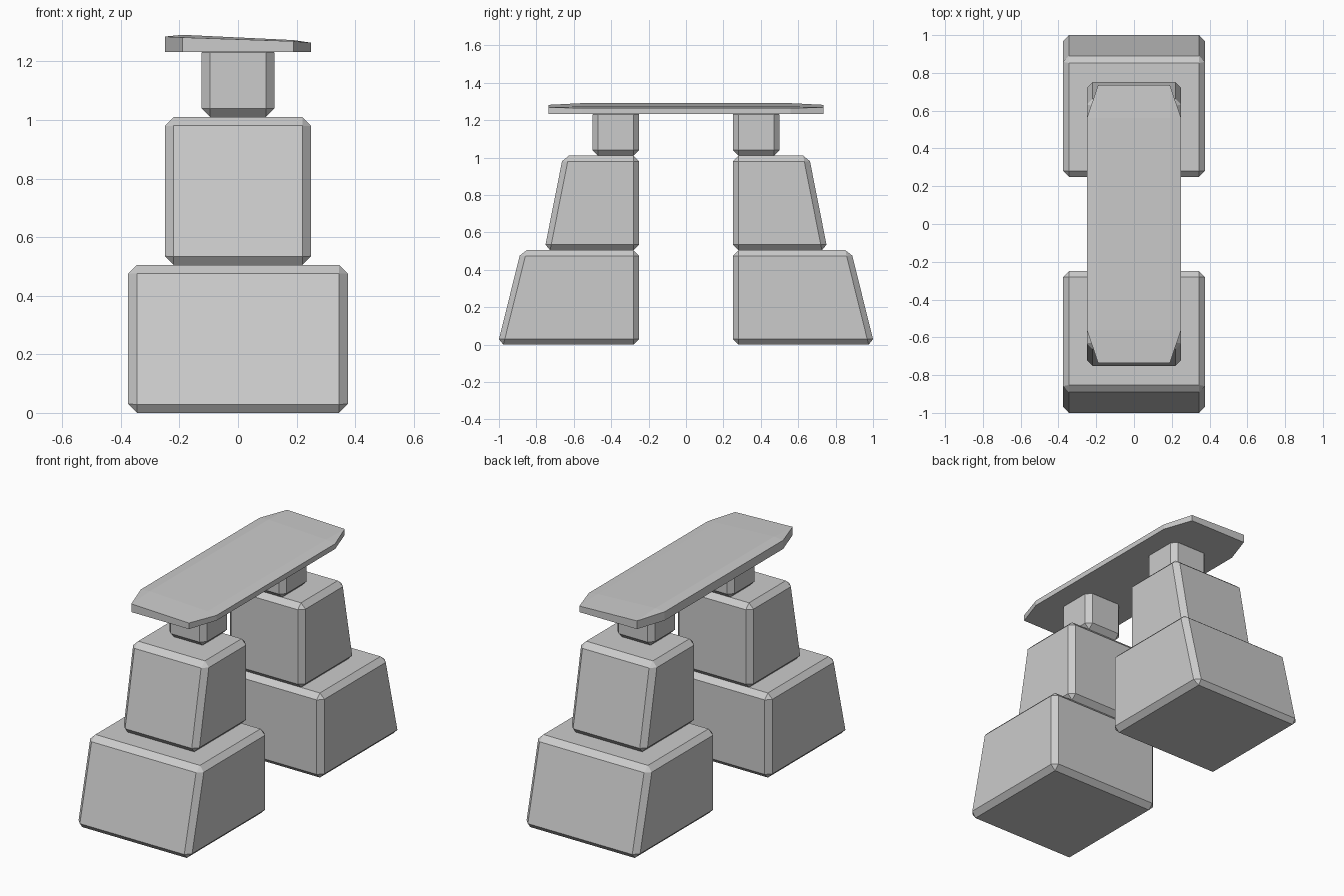
import bpy, bmesh

if "Cube" in bpy.data.objects:
    bpy.data.objects.remove(bpy.data.objects["Cube"])

BEVEL = 0.03
INNER = 0.25  # y of the inner faces of both pillars


def new_object(name, bm):
    bmesh.ops.recalc_face_normals(bm, faces=bm.faces)
    me = bpy.data.meshes.new(name)
    bm.to_mesh(me)
    bm.free()
    ob = bpy.data.objects.new(name, me)
    bpy.context.collection.objects.link(ob)
    return ob


def pillar_block(name, half_x, y_bottom, y_top, z0, z1):
    """Chamfered block with a sloped outer face, mirrored to both pillars."""
    bm = bmesh.new()
    profile = [(-INNER, z0), (-y_bottom, z0), (-y_top, z1), (-INNER, z1)]
    face = bm.faces.new([bm.verts.new((-half_x, y, z)) for y, z in profile])
    ext = bmesh.ops.extrude_face_region(bm, geom=[face])
    moved = [g for g in ext["geom"] if isinstance(g, bmesh.types.BMVert)]
    bmesh.ops.translate(bm, verts=moved, vec=(2 * half_x, 0, 0))
    if face.is_valid and len(bm.faces) < 6:
        bm.faces.new([v for v in bm.verts if v.co.x < 0])
    ob = new_object(name, bm)
    bev = ob.modifiers.new("chamfer", 'BEVEL')
    bev.width = BEVEL
    bev.segments = 1
    bev.limit_method = 'NONE'
    mir = ob.modifiers.new("both_pillars", 'MIRROR')
    mir.use_axis = (False, True, False)
    mir.use_mirror_merge = False
    return ob


# Two stepped stone pillars
pillar_block("base_stone", 0.375, 1.007, 0.882, 0.0, 0.505)
pillar_block("middle_stone", 0.25, 0.757, 0.657, 0.505, 1.01)
pillar_block("neck_stone", 0.125, 0.50, 0.50, 1.01, 1.26)

# Lintel slab: clipped corners, slightly tilted top that drops at the ends
Y_END, Y_SIDE, Z_BOTTOM = 0.735, 0.56, 1.233
end = [(-0.19, 1.282), (0.19, 1.269)]
mid = [(-0.25, 1.285), (-0.19, 1.291), (0.19, 1.273), (0.25, 1.264)]
bm = bmesh.new()
rows = [[bm.verts.new((x, y, z)) for x, z in row]
        for y, row in ((-Y_END, end), (-Y_SIDE, mid), (Y_SIDE, mid), (Y_END, end))]
a, b, c, d = rows
for i in range(3):
    bm.faces.new((b[i], b[i + 1], c[i + 1], c[i]))
for e, m in ((a, b), (d, c)):
    bm.faces.new((e[0], e[1], m[2], m[1]))
    bm.faces.new((e[0], m[1], m[0]))
    bm.faces.new((e[1], m[3], m[2]))
rim = [a[0], a[1], b[3], c[3], d[1], d[0], c[0], b[0]]
low = [bm.verts.new((v.co.x, v.co.y, Z_BOTTOM)) for v in rim]
for i in range(8):
    j = (i + 1) % 8
    bm.faces.new((rim[i], rim[j], low[j], low[i]))
bm.faces.new(low)
new_object("lintel_slab", bm)
